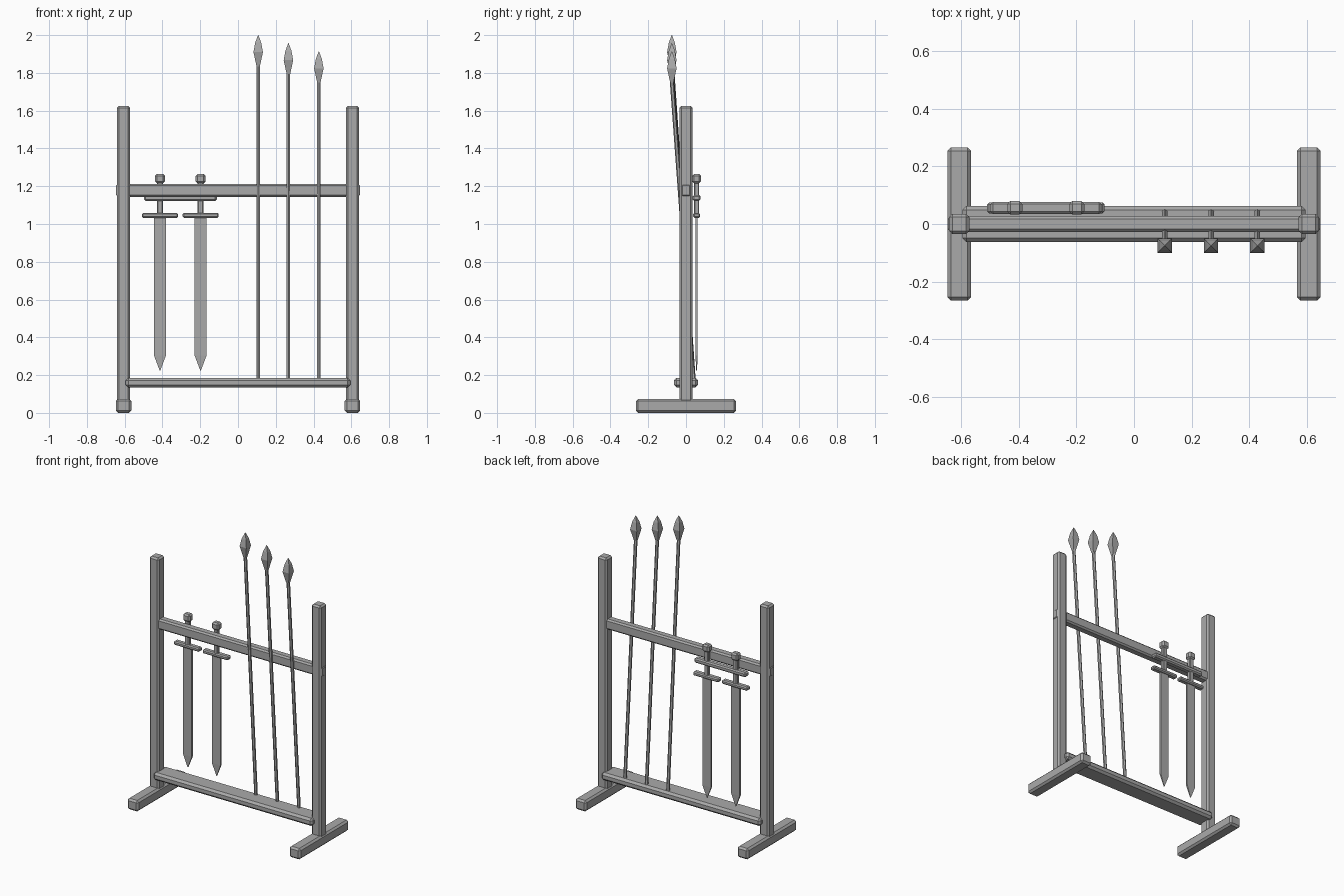
import bpy, bmesh
from mathutils import Vector

cube = bpy.data.objects.get("Cube")
if cube:
    bpy.data.objects.remove(cube, do_unlink=True)

GREY = (0.4, 0.4, 0.4, 1)
grey = bpy.data.materials.new("plain grey")
grey.use_nodes = True
grey.diffuse_color = GREY
grey.node_tree.nodes["Principled BSDF"].inputs["Base Color"].default_value = GREY


def finish(name, bm):
    """Turn a bmesh into a grey flat-shaded object."""
    bmesh.ops.recalc_face_normals(bm, faces=bm.faces)
    mesh = bpy.data.meshes.new(name)
    bm.to_mesh(mesh)
    bm.free()
    mesh.materials.append(grey)
    obj = bpy.data.objects.new(name, mesh)
    bpy.context.collection.objects.link(obj)
    return obj


def beam(name, centre, size, bevel):
    """Box with chamfered edges."""
    bm = bmesh.new()
    bmesh.ops.create_cube(bm, size=1)
    bmesh.ops.scale(bm, vec=size, verts=bm.verts)
    bmesh.ops.translate(bm, vec=centre, verts=bm.verts)
    if bevel:
        bmesh.ops.bevel(bm, geom=bm.edges[:], offset=bevel, segments=1, affect='EDGES')
    return finish(name, bm)


def stacked(name, rings):
    """Skin a list of equal-length vertex rings and cap both ends."""
    bm = bmesh.new()
    loops = [[bm.verts.new(p) for p in ring] for ring in rings]
    n = len(loops[0])
    for low, high in zip(loops, loops[1:]):
        for i in range(n):
            j = (i + 1) % n
            bm.faces.new((low[i], low[j], high[j], high[i]))
    bm.faces.new(loops[0])
    bm.faces.new(loops[-1])
    return finish(name, bm)


# Frame: feet, posts and rails
for side, sx in (("left", 1), ("right", -1)):
    x = 0.606 * sx
    beam(side + "_foot", (x, 0, 0.037), (0.082, 0.53, 0.074), 0.012)
    beam(side + "_post", (x, 0, 0.83), (0.07, 0.07, 1.59), 0.011)
beam("upper_rail", (0, 0, 1.178), (1.29, 0.056, 0.07), 0.01)
beam("lower_shelf", (0, 0, 0.16), (1.19, 0.126, 0.052), 0.014)

# Swords hanging behind the upper rail
SWORD_Y = 0.056
beam("sword_hanger", (-0.305, SWORD_Y, 1.138), (0.385, 0.042, 0.032), 0.008)
for label, x in (("right", -0.413), ("left", -0.198)):
    beam(label + "_sword_pommel", (x, SWORD_Y, 1.24), (0.052, 0.046, 0.05), 0.01)
    beam(label + "_sword_grip", (x, SWORD_Y, 1.14), (0.032, 0.028, 0.18), 0.005)
    beam(label + "_sword_guard", (x, SWORD_Y, 1.046), (0.192, 0.038, 0.026), 0.007)
    blade = []
    for z, w, t in ((0.225, 0.002, 0.002), (0.305, 0.032, 0.006), (1.045, 0.032, 0.006)):
        blade.append([(x + a * w, SWORD_Y + b * t, z)
                      for a, b in ((-1, -1), (1, -1), (1, 1), (-1, 1))])
    stacked(label + "_sword_blade", blade)

# Spears leaning on the upper rail
for label, x, tip in (("first", 0.107, 2.0), ("second", 0.267, 1.957), ("third", 0.428, 1.914)):
    base, top = Vector((x, 0.04, 0.18)), Vector((x, -0.075, tip - 0.155))
    axis = top - base
    bm = bmesh.new()
    bmesh.ops.create_cone(bm, cap_ends=True, segments=6, radius1=0.011, radius2=0.011,
                          depth=axis.length)
    bmesh.ops.rotate(bm, verts=bm.verts, matrix=axis.to_track_quat('Z', 'Y').to_matrix())
    bmesh.ops.translate(bm, vec=(base + top) / 2, verts=bm.verts)
    finish(label + "_spear_shaft", bm)
    head = []
    for drop, r in ((0.165, 0.009), (0.09, 0.025), (0.04, 0.016), (0, 0.001)):
        head.append([(x + a * r, top.y + b * r, tip - drop)
                     for a, b in ((-1, -1), (1, -1), (1, 1), (-1, 1))])
    stacked(label + "_spear_head", head)
